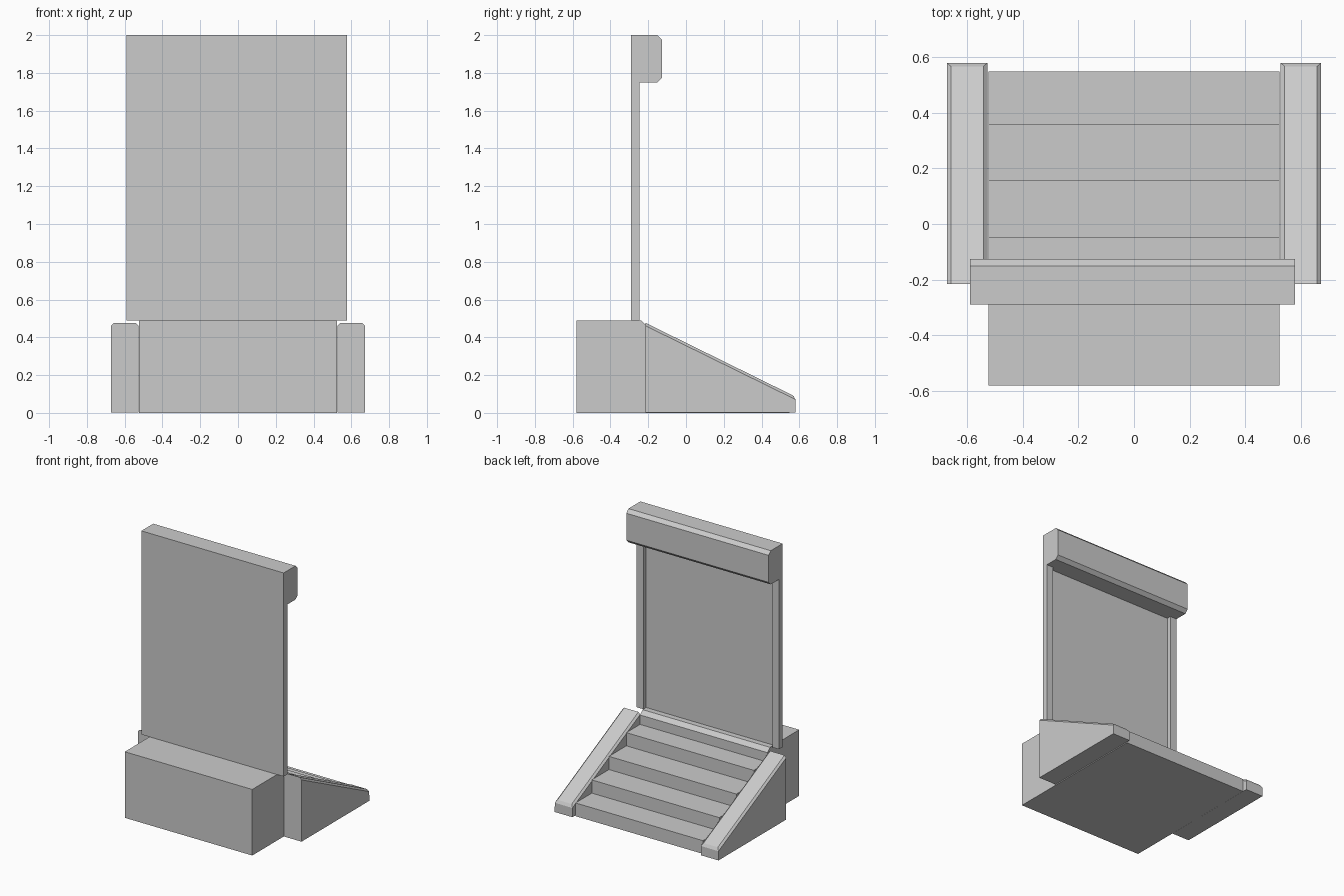
import bpy, bmesh

cube = bpy.data.objects.get("Cube")
if cube:
    bpy.data.objects.remove(cube, do_unlink=True)

stone = bpy.data.materials.new("plain_grey")
stone.use_nodes = True
GREY = (0.6, 0.6, 0.6, 1)
stone.diffuse_color = GREY
stone.node_tree.nodes["Principled BSDF"].inputs["Base Color"].default_value = GREY


def prism(name, profile, x0, x1, bevel=0, bevel_rule=None):
    """Extrude a (y, z) profile from x0 to x1, chamfering edges picked by a rule."""
    bm = bmesh.new()
    face = bm.faces.new([bm.verts.new((x0, y, z)) for y, z in profile])
    ext = bmesh.ops.extrude_face_region(bm, geom=[face])
    verts = [v for v in ext["geom"] if isinstance(v, bmesh.types.BMVert)]
    bmesh.ops.translate(bm, verts=verts, vec=(x1 - x0, 0, 0))
    bmesh.ops.recalc_face_normals(bm, faces=bm.faces)
    if bevel:
        edges = [e for e in bm.edges if bevel_rule(*e.verts)]
        bmesh.ops.bevel(bm, geom=edges, offset=bevel, segments=1,
                        affect='EDGES', profile=0.5)
    mesh = bpy.data.meshes.new(name)
    bm.to_mesh(mesh)
    bm.free()
    mesh.materials.append(stone)
    obj = bpy.data.objects.new(name, mesh)
    bpy.context.collection.objects.link(obj)
    return obj


def rect(y0, y1, z0, z1):
    return [(y0, z0), (y1, z0), (y1, z1), (y0, z1)]


# Platform with the stairs, as one stepped profile
BACK, TOP = -0.58, 0.49
risers = [0.548, 0.357, 0.156, -0.048, -0.208]
rise = TOP / len(risers)
profile = [(BACK, 0)]
for i, y in enumerate(risers):
    profile.append((y, i * rise))
    if i < len(risers) - 1:
        profile.append((y, (i + 1) * rise))
profile += [(-0.208, 0.462), (-0.238, TOP), (BACK, TOP)]
prism("stepped_platform", profile, -0.523, 0.523)

# Sloping side rails with chamfered top edges
rail = [(-0.215, 0.003), (0.579, 0.003), (0.579, 0.086), (-0.215, 0.477)]


def rail_top(a, b):
    high = a.co.z > 0.05 and b.co.z > 0.05
    return high and (a.co.y > 0.5 or b.co.y > 0.5)


for side, x0, x1 in (("left", 0.527, 0.672), ("right", -0.672, -0.527)):
    prism(side + "_rail", rail, x0, x1, 0.014, rail_top)

# Doorway: posts, recessed panel and chamfered lintel
X0, X1, POST = -0.59, 0.578, 0.055
WALL, FACE, LINTEL = -0.29, -0.247, 1.75
prism("right_post", rect(WALL, FACE, TOP, LINTEL), X0, X0 + POST)
prism("left_post", rect(WALL, FACE, TOP, LINTEL), X1 - POST, X1)
prism("door_panel", rect(WALL, WALL + 0.01, TOP, LINTEL), X0 + POST, X1 - POST)
prism("lintel", rect(WALL, -0.126, LINTEL, 2), X0, X1, 0.025,
      lambda a, b: a.co.y > -0.2 and b.co.y > -0.2 and abs(a.co.x - b.co.x) > 1)
